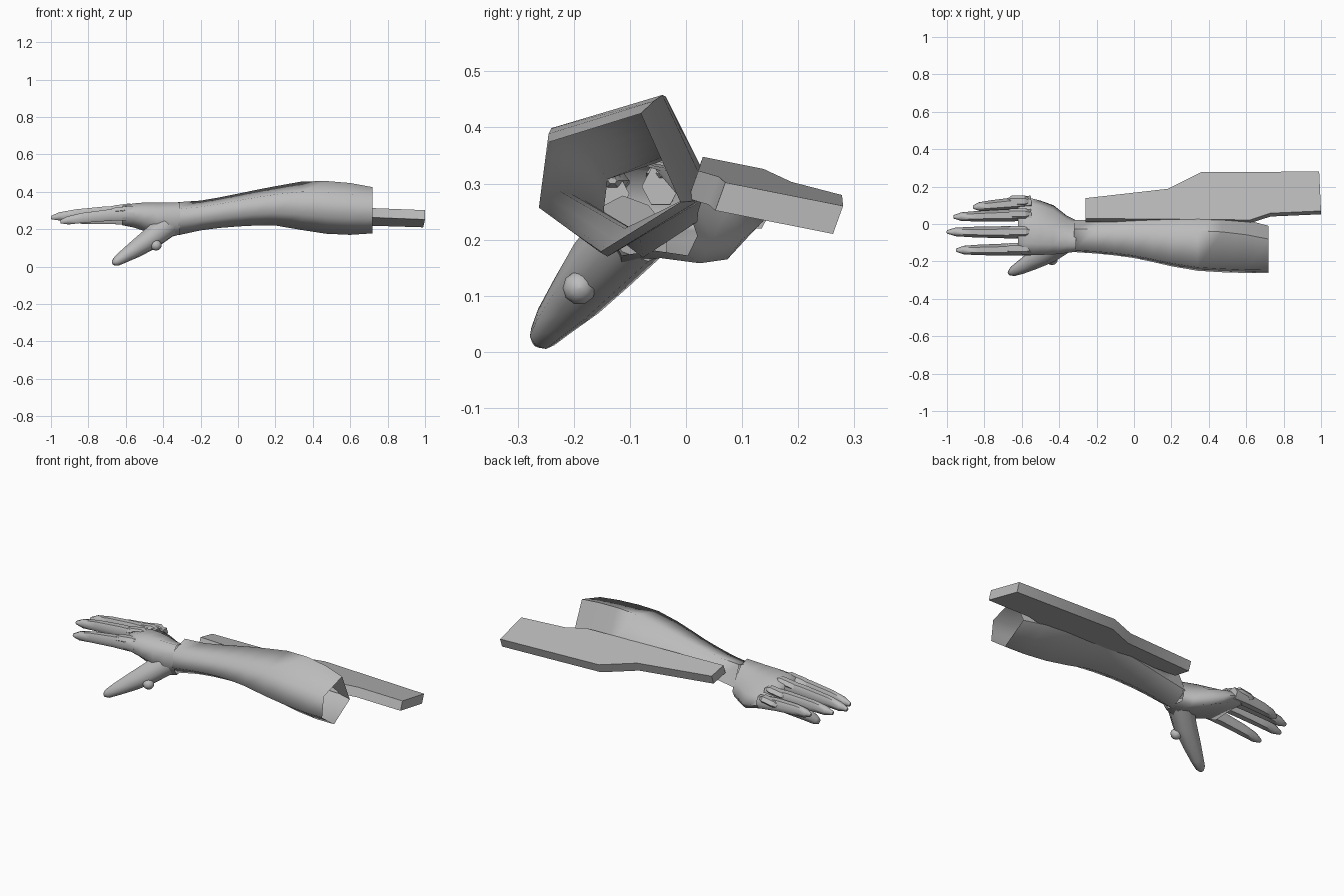
import bpy, math
from mathutils import Vector

cube = bpy.data.objects.get("Cube")
if cube:
    bpy.data.objects.remove(cube)

grey = bpy.data.materials.new("plain_grey")
grey.use_nodes = True
COLOUR = (0.5, 0.5, 0.5, 1)
grey.diffuse_color = COLOUR
grey.node_tree.nodes["Principled BSDF"].inputs["Base Color"].default_value = COLOUR


def add_mesh(name, verts, faces, angle):
    mesh = bpy.data.meshes.new(name)
    mesh.from_pydata(verts, [], faces)
    mesh.materials.append(grey)
    mesh.shade_smooth()
    mesh.set_sharp_from_angle(angle=math.radians(angle))
    obj = bpy.data.objects.new(name, mesh)
    bpy.context.collection.objects.link(obj)
    return obj


def skin(name, rings, angle, caps=(True, True)):
    """Join equal rings of points, running towards -x."""
    n = len(rings[0])
    faces = []
    for r in range(len(rings) - 1):
        for i in range(n):
            j = (i + 1) % n
            faces.append((r * n + i, r * n + j, (r + 1) * n + j, (r + 1) * n + i))
    if caps[0]:
        faces.append(tuple(reversed(range(n))))
    if caps[1]:
        faces.append(tuple((len(rings) - 1) * n + i for i in range(n)))
    return add_mesh(name, [p for ring in rings for p in ring], faces, angle)


def box_ring(x, y0, y1, z0, z1, shape):
    return [(x, y0 + (y1 - y0) * u, z0 + (z1 - z0) * v) for u, v in shape]


def limb(name, path, sides=6, flat=1.0, angle=60):
    """Tapered limb along (x, y, z, radius) points; flat scales its height."""
    pts = [Vector(p[:3]) for p in path]
    rings = []
    for k, p in enumerate(path):
        t = (pts[min(k + 1, len(pts) - 1)] - pts[max(k - 1, 0)]).normalized()
        side = Vector((0, 0, 1)).cross(t).normalized()
        up = t.cross(side)
        rings.append([pts[k] + p[3] * (side * math.cos(a) + up * flat * math.sin(a))
                      for a in (2 * math.pi * i / sides for i in range(sides))])
    return skin(name, rings, angle)


# Five-sided forearm shell, open at the elbow: x, y range, z range
PENTAGON = [(.06, .79), (0, .32), (.43, 0), (1, .36), (.72, 1)]
forearm = [
    (.72, -.262, -.01, .178, .425), (.6, -.262, .022, .17, .447),
    (.47, -.258, .042, .176, .458), (.34, -.25, .047, .196, .455),
    (.2, -.226, .045, .22, .43), (.1, -.203, .04, .22, .411),
    (0, -.182, .035, .215, .39), (-.1, -.168, .027, .207, .37),
    (-.2, -.158, .022, .194, .353), (-.32, -.15, .02, .168, .345)]
skin("forearm", [box_ring(*f, PENTAGON[::-1]) for f in forearm][::-1], 80, (False, False))

# Hand: rounded section, dropping towards the little finger
PALM = [(0, .75), (0, .35), (.2, 0), (.55, .05), (.9, 0), (1, .2), (.9, .5), (.55, .9), (.2, 1)]
palm = [
    (-.31, -.148, .02, .172, .344), (-.36, -.155, .045, .158, .342),
    (-.43, -.163, .1, .165, .342), (-.5, -.165, .125, .19, .343),
    (-.56, -.165, .14, .21, .338), (-.62, -.16, .135, .222, .325)]
skin("hand", [box_ring(*p, PALM) for p in palm], 80, (False, True))

# Fingers with a knuckle plate each: base y, base z, tip x, tip y, tip z, plate half length
fingers = {
    "index": (-.135, .282, -.95, -.14, .24, .085),
    "middle": (-.045, .295, -1.0, -.042, .262, .075),
    "ring": (.05, .278, -.965, .038, .262, .07),
    "little": (.118, .252, -.86, .09, .245, .065)}
for name, (y, z, tx, ty, tz, half) in fingers.items():
    a, b = Vector((-.55, y, z)), Vector((tx, ty, tz))
    path = []
    for t, r, lift in ((0, .034, 0), (.35, .032, .008), (.7, .028, .008), (.9, .023, .003), (1, .009, 0)):
        p = a.lerp(b, t)
        path.append((p.x, p.y, p.z + lift, r))
    limb(name + "_finger", path, 6, 1.1)
    limb(name + "_knuckle_plate",
         [(-.618 + half * s, y + .004, z + .025 - .012 * abs(s) + .01 * s, r)
          for s, r in ((1, .008), (.55, .03), (-.55, .03), (-1, .01))], 6, .75, 30)

# Thumb and its round stud
limb("thumb", [(-.38, -.09, .22, .07), (-.46, -.15, .155, .062), (-.54, -.195, .1, .05),
               (-.61, -.235, .055, .036), (-.65, -.255, .028, .026), (-.668, -.264, .018, .012)], 8)
limb("thumb_stud", [(-.438 - .03 * math.cos(a), -.19, .114, max(.03 * math.sin(a), .002))
                    for a in (math.pi * i / 6 for i in range(7))], 10)

# Long tilted blade plate along the back of the forearm
outline = [(-.26, .03), (.62, .022), (.73, .058), (1, .07), (.99, .28),
           (.36, .278), (.18, .188), (-.26, .138)]
top = [Vector((x, y, .302 - .2 * (y - .07) - .03 * (x - 1))) for x, y in outline]
low = [p + Vector((0, -.018, -.05)) for p in top]
skin("blade_plate", [low, top], 30)
